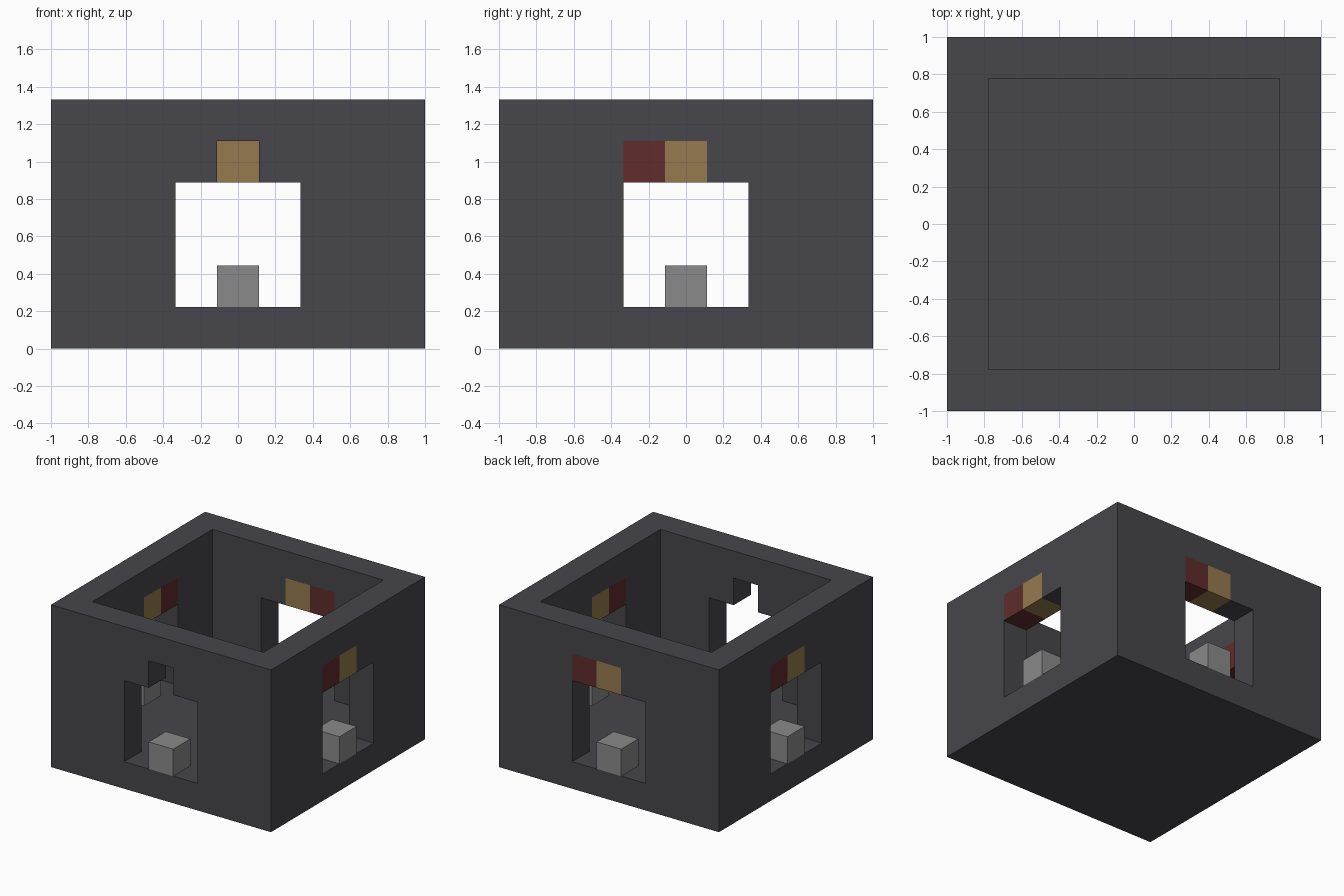
import bpy
import bmesh
from mathutils import Vector

if "Cube" in bpy.data.objects:
    bpy.data.objects.remove(bpy.data.objects["Cube"], do_unlink=True)

CELL = 2 / 9      # edge of one building block
HALF = 4          # blocks from the centre to a wall
HEIGHT = 6        # blocks from ground to rim


def material(name, rgb):
    linear = [((c / 255 + 0.055) / 1.055) ** 2.4 for c in rgb] + [1.0]
    mat = bpy.data.materials.new(name)
    mat.use_nodes = True
    mat.diffuse_color = linear
    mat.node_tree.nodes["Principled BSDF"].inputs["Base Color"].default_value = linear
    return mat


charcoal = material("charcoal stone", (71, 70, 75))
grey = material("grey stone", (138, 138, 138))
tan = material("tan wood", (150, 122, 78))
red = material("dark red", (96, 44, 44))


def build(name, cells, solid, mat):
    """Skin a group of blocks, leaving out faces that touch another block."""
    bm = bmesh.new()
    for cell in cells:
        centre = Vector(cell) + Vector((0, 0, 0.5))
        for axis in range(3):
            for sign in (-1, 1):
                n = Vector((0, 0, 0))
                n[axis] = sign
                if tuple(int(a + b) for a, b in zip(cell, n)) in solid:
                    continue
                u = Vector((0, 0, 0))
                u[(axis + 1) % 3] = 0.5
                v = n.cross(u)
                mid = centre + n / 2
                corners = (mid - u - v, mid + u - v, mid + u + v, mid - u + v)
                bm.faces.new([bm.verts.new(c * CELL) for c in corners])
    bmesh.ops.remove_doubles(bm, verts=bm.verts, dist=0.001)
    # Merge flat neighbouring squares into large clean faces
    bmesh.ops.dissolve_limit(bm, angle_limit=0.01, verts=bm.verts, edges=bm.edges)
    mesh = bpy.data.meshes.new(name)
    bm.to_mesh(mesh)
    bm.free()
    mesh.materials.append(mat)
    obj = bpy.data.objects.new(name, mesh)
    bpy.context.collection.objects.link(obj)


# Floor slab and four walls
span = range(-HALF, HALF + 1)
shell = {(x, y, z) for x in span for y in span for z in range(HEIGHT)
         if z == 0 or HALF in (abs(x), abs(y))}
parts = []

sides = {"front": (0, -1), "right": (1, 0), "back": (0, 1), "left": (-1, 0)}
for side, (nx, ny) in sides.items():
    def at(shift, z):
        return (nx * HALF + ny * shift, ny * HALF - nx * shift, z)

    # Doorway with a stone block standing on its sill
    shell -= {at(s, z) for s in (-1, 0, 1) for z in (1, 2, 3)}
    parts.append((side + "_door_block", {at(0, 1)}, grey))

    # Open notch over the front door, coloured lintel blocks over the others
    shell.discard(at(0, 4))
    if side != "front":
        shell.discard(at(1, 4))
        parts.append((side + "_tan_lintel", {at(0, 4)}, tan))
        parts.append((side + "_red_lintel", {at(1, 4)}, red))

parts.append(("room_shell", shell, charcoal))
solid = set().union(*(cells for _, cells, _ in parts))
for name, cells, mat in parts:
    build(name, cells, solid, mat)
